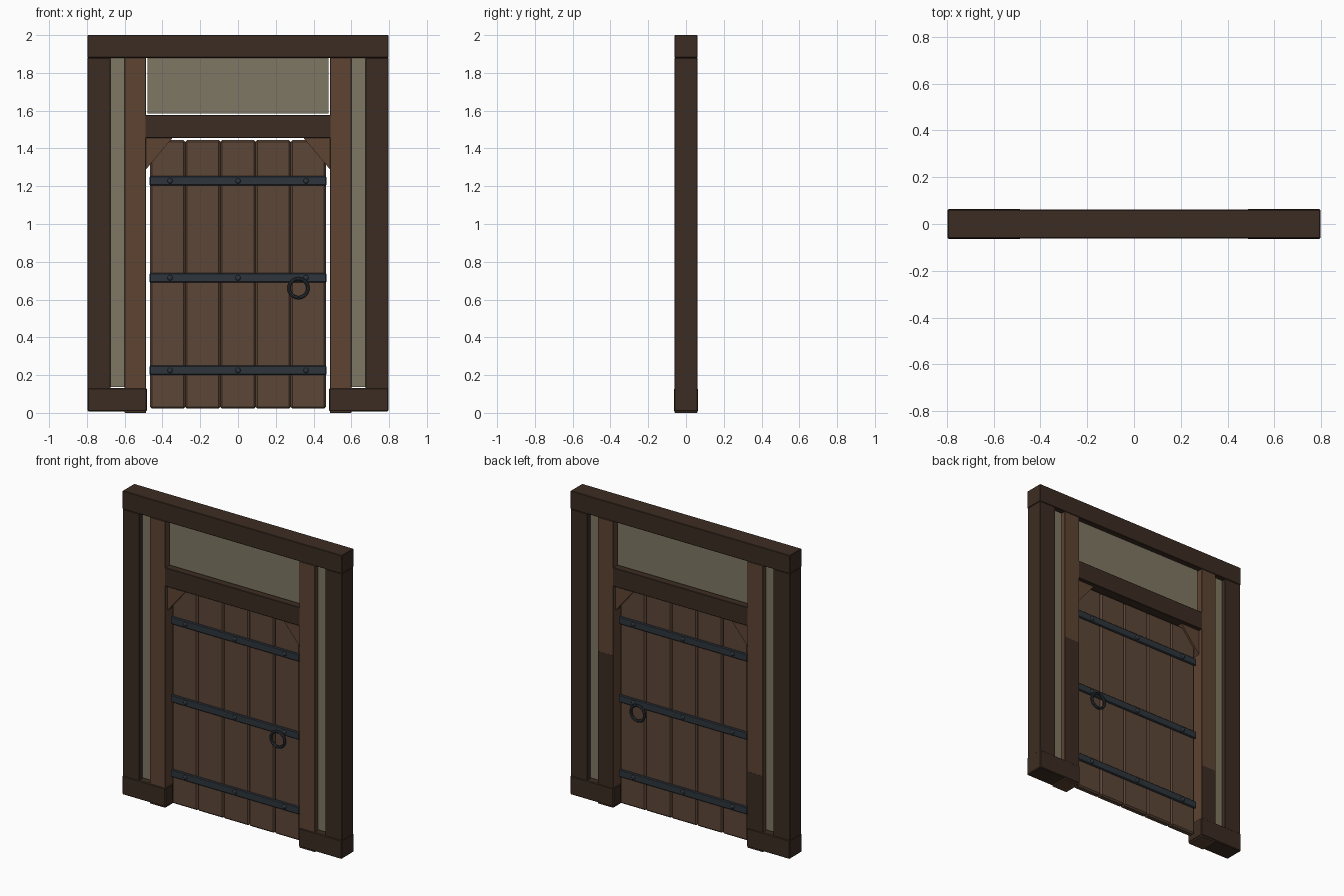
import bpy, bmesh, math

if "Cube" in bpy.data.objects:
    bpy.data.objects.remove(bpy.data.objects["Cube"])


def srgb(r, g, b):
    f = lambda c: (c / 255 / 12.92) if c < 11 else ((c / 255 + 0.055) / 1.055) ** 2.4
    return (f(r), f(g), f(b), 1)


def material(name, rgb):
    m = bpy.data.materials.new(name)
    m.diffuse_color = srgb(*rgb)
    m.use_nodes = True
    m.node_tree.nodes["Principled BSDF"].inputs["Base Color"].default_value = m.diffuse_color
    return m


DARK = material("dark oak", (60, 44, 34))
WARM = material("warm oak", (93, 67, 50))
BOARD = material("door board brown", (92, 70, 55))
PLASTER = material("plaster", (126, 119, 99))
IRON = material("wrought iron", (46, 53, 60))


def box(name, x, y, z, mat, bevel=0.0):
    """Box from (min, max) ranges, with an optional chamfer."""
    bm = bmesh.new()
    bmesh.ops.create_cube(bm, size=1)
    for v in bm.verts:
        for i, r in enumerate((x, y, z)):
            v.co[i] = (r[0] + r[1]) / 2 + v.co[i] * (r[1] - r[0])
    if bevel:
        bmesh.ops.bevel(bm, geom=bm.edges[:], offset=bevel, segments=1, affect='EDGES')
    return finish(name, bm, mat)


def finish(name, bm, mat):
    bmesh.ops.recalc_face_normals(bm, faces=bm.faces[:])
    me = bpy.data.meshes.new(name)
    bm.to_mesh(me)
    bm.free()
    ob = bpy.data.objects.new(name, me)
    me.materials.append(mat)
    bpy.context.collection.objects.link(ob)
    return ob


def span(s, a, b):
    return (min(s * a, s * b), max(s * a, s * b))


# Heavy outer frame
box("top_beam", (-0.797, 0.797), (-0.061, 0.061), (1.88, 2.0), DARK, 0.003)
box("lintel", (-0.59, 0.59), (-0.0595, 0.0595), (1.455, 1.577), DARK, 0.003)

for s, side in ((-1, "left"), (1, "right")):
    box(side + "_post", span(s, 0.675, 0.796), (-0.06, 0.06), (0.05, 1.88), DARK, 0.003)
    box(side + "_jamb", span(s, 0.487, 0.60), (-0.06, 0.06), (0.0, 1.88), WARM, 0.002)
    box(side + "_foot", span(s, 0.483, 0.797), (-0.064, 0.064), (0.008, 0.131), DARK, 0.005)
    box(side + "_plaster", span(s, 0.598, 0.677), (-0.028, 0.028), (0.136, 1.88), PLASTER)
    # Darker lower part of the jamb on the back
    top = 1.0 if s > 0 else 0.5
    box(side + "_jamb_back_stain", span(s, 0.489, 0.598), (0.0595, 0.061), (0.12, top), DARK)

    # Triangular corner brace under the lintel
    bm = bmesh.new()
    pts = [(0.49, 1.285), (0.49, 1.458), (0.345, 1.458)]
    f = bm.faces.new([bm.verts.new((s * x, -0.035, z)) for x, z in pts])
    ext = bmesh.ops.extrude_face_region(bm, geom=[f])
    for v in ext["geom"]:
        if isinstance(v, bmesh.types.BMVert):
            v.co.y = 0.035
    finish(side + "_brace", bm, WARM)

box("upper_plaster", (-0.479, 0.479), (-0.028, 0.028), (1.585, 1.878), PLASTER)

# Five chamfered door boards
W = 0.93 / 5
for i in range(5):
    x0 = -0.465 + i * W
    box(f"door_board_{i + 1}", (x0, x0 + W), (-0.022, 0.022), (0.022, 1.444), BOARD, 0.009)

# Iron straps, bolts and pull ring on both faces
for s, face in ((-1, "front"), (1, "back")):
    for n, z in enumerate((0.225, 0.715, 1.228)):
        box(f"{face}_strap_{n + 1}", (-0.468, 0.468), span(s, 0.018, 0.033),
            (z - 0.025, z + 0.025), IRON, 0.005)
        for k, x in enumerate((-0.36, 0, 0.36)):
            bpy.ops.mesh.primitive_uv_sphere_add(segments=12, ring_count=8, radius=0.014,
                                                 location=(x, s * 0.033, z))
            bolt = bpy.context.object
            bolt.name = f"{face}_bolt_{n + 1}_{k + 1}"
            bolt.scale.y = 0.6
            bolt.data.materials.append(IRON)
            bpy.ops.object.shade_smooth_by_angle()
    bpy.ops.mesh.primitive_torus_add(major_segments=24, minor_segments=8, major_radius=0.05,
                                     minor_radius=0.009, location=(0.32, s * 0.044, 0.66),
                                     rotation=(math.pi / 2, 0, 0))
    ring = bpy.context.object
    ring.name = face + "_pull_ring"
    ring.data.materials.append(IRON)
    bpy.ops.object.shade_smooth_by_angle()
